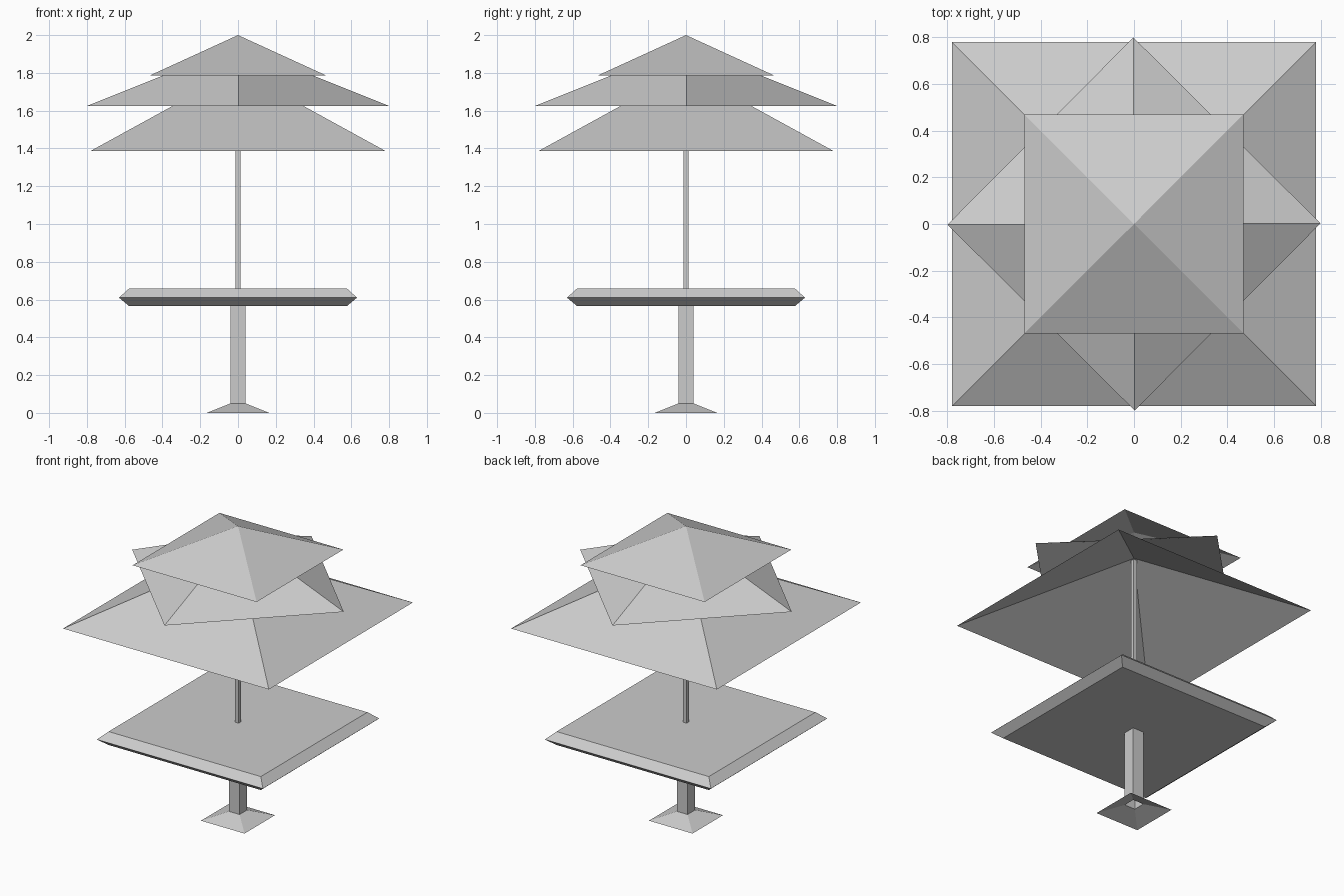
import bpy, bmesh, math

if "Cube" in bpy.data.objects:
    bpy.data.objects.remove(bpy.data.objects["Cube"])


def square_loft(name, rings, turn=0.0, cap_bottom=False, cap_top=False):
    """Stack square rings given as (half_width, z); half_width 0 makes a point."""
    bm = bmesh.new()
    levels = []
    for half, z in rings:
        if half == 0:
            levels.append([bm.verts.new((0, 0, z))] * 4)
            continue
        r = half * math.sqrt(2)
        angles = [turn + math.radians(45 + 90 * i) for i in range(4)]
        levels.append([bm.verts.new((r * math.cos(a), r * math.sin(a), z)) for a in angles])
    for lo, hi in zip(levels, levels[1:]):
        for i in range(4):
            j = (i + 1) % 4
            loop = [lo[i], lo[j], hi[j], hi[i]]
            bm.faces.new(list(dict.fromkeys(loop)))
    if cap_bottom:
        bm.faces.new(levels[0][::-1])
    if cap_top:
        bm.faces.new(levels[-1])
    mesh = bpy.data.meshes.new(name)
    bm.to_mesh(mesh)
    bm.free()
    obj = bpy.data.objects.new(name, mesh)
    bpy.context.collection.objects.link(obj)
    return obj


# Flared foot and table post, open underneath
square_loft("foot", [(0.165, 0.0), (0.041, 0.05)])
square_loft("table_post", [(0.041, 0.05), (0.041, 0.566)])

# Square table top with bevelled rim
square_loft("table_top", [(0.577, 0.566), (0.63, 0.61), (0.577, 0.658)],
            cap_bottom=True, cap_top=True)

# Thin parasol pole
square_loft("parasol_pole", [(0.0135, 0.658), (0.0135, 1.80)])

# Three open pyramid canopies, the middle one turned by an eighth
square_loft("lower_canopy", [(0.78, 1.387), (0, 1.815)])
square_loft("middle_canopy", [(0.80 / math.sqrt(2), 1.625), (0, 1.945)],
            turn=math.radians(45.2))
square_loft("upper_canopy", [(0.47, 1.785), (0, 2.0)])
